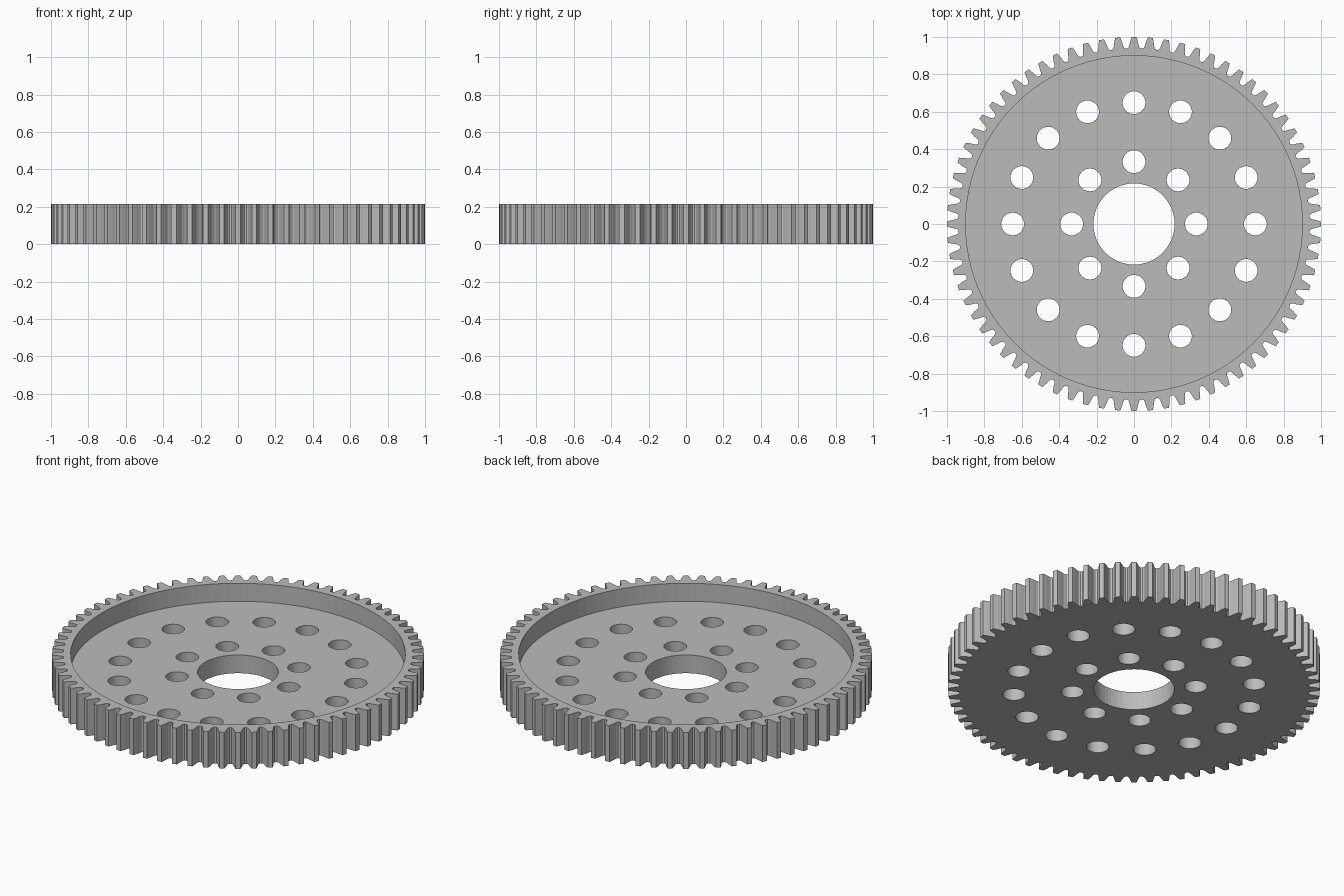
import bpy, bmesh, math
from mathutils import Matrix, Vector

if "Cube" in bpy.data.objects:
    bpy.data.objects.remove(bpy.data.objects["Cube"])

TEETH = 72
HEIGHT = 0.215
FLOOR = 0.108

metal = bpy.data.materials.new("grey metal")
metal.diffuse_color = (0.5, 0.5, 0.5, 1)
metal.use_nodes = True
metal.node_tree.nodes["Principled BSDF"].inputs["Base Color"].default_value = metal.diffuse_color


def make_object(name, bm):
    bmesh.ops.recalc_face_normals(bm, faces=bm.faces)
    mesh = bpy.data.meshes.new(name)
    bm.to_mesh(mesh)
    bm.free()
    obj = bpy.data.objects.new(name, mesh)
    bpy.context.collection.objects.link(obj)
    obj.data.materials.append(metal)
    return obj


def add_cylinder(bm, x, y, radius, z0, z1, sides):
    bmesh.ops.create_cone(bm, cap_ends=True, segments=sides, radius1=radius, radius2=radius,
                          depth=z1 - z0, matrix=Matrix.Translation((x, y, (z0 + z1) / 2)))


# Toothed blank: one tooth flank (radius, degrees from tooth centre), mirrored and repeated
flank = [(1.0, 0.75), (0.987, 1.0), (0.973, 1.25), (0.955, 1.5), (0.944, 1.75), (0.939, 2.15)]
tooth = [(r, -a) for r, a in reversed(flank)] + flank
bm = bmesh.new()
outline = []
for i in range(TEETH):
    for r, a in tooth:
        t = math.radians(i * 360 / TEETH + a)
        outline.append(bm.verts.new((r * math.cos(t), r * math.sin(t), 0)))
base = bm.faces.new(outline)
top = bmesh.ops.extrude_face_region(bm, geom=[base], use_keep_orig=True)
bmesh.ops.translate(bm, vec=Vector((0, 0, HEIGHT)),
                    verts=[g for g in top["geom"] if isinstance(g, bmesh.types.BMVert)])
gear = make_object("gear_wheel", bm)

# Recess cutter
bm = bmesh.new()
add_cylinder(bm, 0, 0, 0.9, FLOOR, 0.4, 96)
recess = make_object("recess_cutter", bm)

# Bore and two rings of bolt holes
bm = bmesh.new()
add_cylinder(bm, 0, 0, 0.217, -0.1, 0.3, 64)
for count, ring in ((8, 0.333), (16, 0.649)):
    for i in range(count):
        t = 2 * math.pi * i / count
        add_cylinder(bm, ring * math.cos(t), ring * math.sin(t), 0.061, -0.1, 0.3, 32)
holes = make_object("hole_cutter", bm)

# Cut, then drop the cutters
for cutter in (recess, holes):
    mod = gear.modifiers.new(cutter.name, "BOOLEAN")
    mod.operation = "DIFFERENCE"
    mod.solver = "EXACT"
    mod.object = cutter
    cutter.hide_render = True
bpy.context.view_layer.objects.active = gear
gear.select_set(True)
for mod in list(gear.modifiers):
    bpy.ops.object.modifier_apply(modifier=mod.name)
for cutter in (recess, holes):
    bpy.data.objects.remove(cutter)
